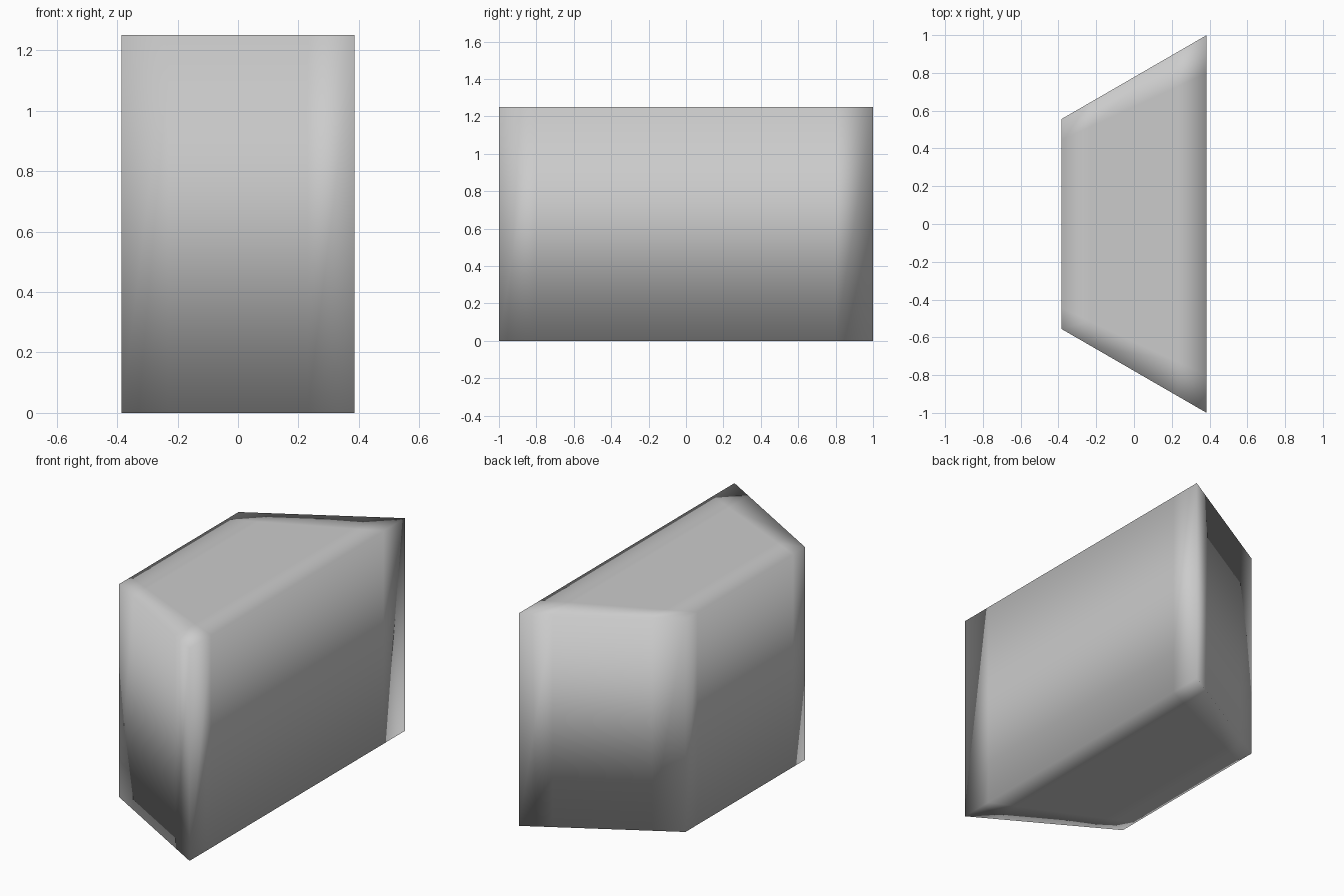
import bpy
import bmesh

if "Cube" in bpy.data.objects:
    bpy.data.objects.remove(bpy.data.objects["Cube"])

HEIGHT = 1.25
XS = [-0.385, -0.23, 0.23, 0.385]   # support loops sit close to the edges
VS = [-1.0, -0.8, 0.8, 1.0]


def half_depth(x):
    # tapers from the wide right side to the narrow left side
    return 0.7775 + 0.2225 * x / 0.385


# Trapezoid plan with support loops, extruded into a solid block
bm = bmesh.new()
grid = [[bm.verts.new((x, v * half_depth(x), 0)) for v in VS] for x in XS]
for i in range(3):
    for j in range(3):
        bm.faces.new((grid[i][j], grid[i + 1][j], grid[i + 1][j + 1], grid[i][j + 1]))
ext = bmesh.ops.extrude_face_region(bm, geom=bm.faces[:], use_keep_orig=True)
top = [g for g in ext["geom"] if isinstance(g, bmesh.types.BMVert)]
bmesh.ops.translate(bm, verts=top, vec=(0, 0, HEIGHT))
bmesh.ops.recalc_face_normals(bm, faces=bm.faces[:])

# Soft shading across every edge
for f in bm.faces:
    f.smooth = True

mesh = bpy.data.meshes.new("tapered_block")
bm.to_mesh(mesh)
bm.free()
block = bpy.data.objects.new("tapered_block", mesh)
bpy.context.collection.objects.link(block)
